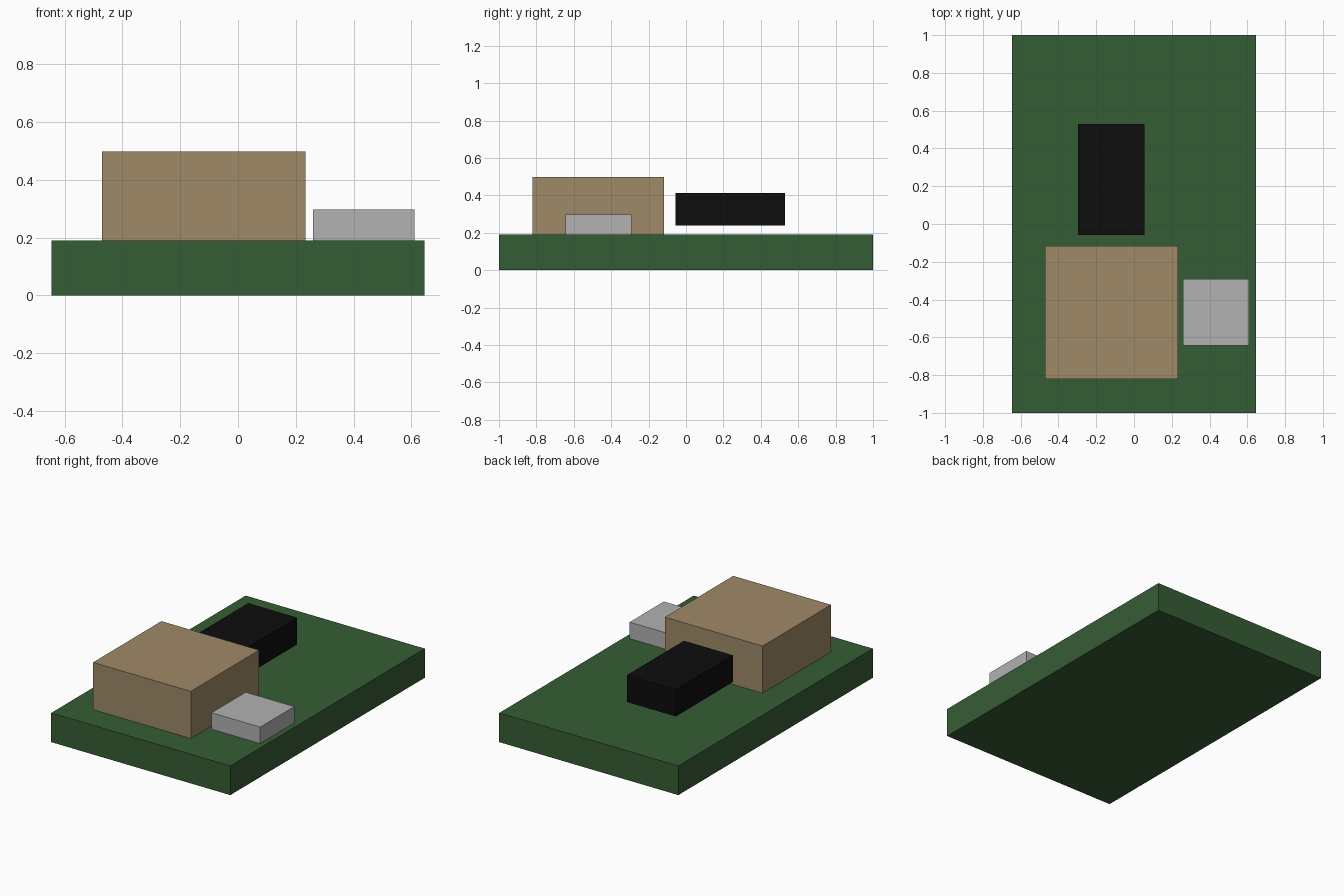
import bpy
import bmesh
from mathutils import Vector

cube = bpy.data.objects.get("Cube")
if cube:
    bpy.data.objects.remove(cube, do_unlink=True)


def make_material(name, rgb):
    mat = bpy.data.materials.new(name)
    mat.use_nodes = True
    color = (*rgb, 1.0)
    mat.diffuse_color = color
    bsdf = next(n for n in mat.node_tree.nodes if n.type == 'BSDF_PRINCIPLED')
    bsdf.inputs["Base Color"].default_value = color
    return mat


def make_box(name, low, high, mat):
    """Box between two opposite corners, with its origin at the centre."""
    low, high = Vector(low), Vector(high)
    bm = bmesh.new()
    bmesh.ops.create_cube(bm, size=1.0)
    bmesh.ops.scale(bm, vec=high - low, verts=bm.verts)
    mesh = bpy.data.meshes.new(name)
    bm.to_mesh(mesh)
    bm.free()
    mesh.materials.append(mat)
    obj = bpy.data.objects.new(name, mesh)
    obj.location = (low + high) / 2
    bpy.context.collection.objects.link(obj)
    return obj


green = make_material("dark_green", (0.036, 0.110, 0.034))
tan = make_material("tan", (0.350, 0.255, 0.137))
grey = make_material("light_grey", (0.445, 0.445, 0.445))
black = make_material("black", (0.004, 0.004, 0.004))

TOP = 0.19  # top of the base slab

# Base slab
make_box("base_slab", (-0.645, -1.0, 0.0), (0.645, 1.0, TOP), green)
# Large block near the front
make_box("large_block", (-0.47, -0.82, TOP), (0.234, -0.117, 0.497), tan)
# Low block beside it
make_box("low_block", (0.26, -0.643, TOP), (0.61, -0.292, 0.297), grey)
# Block hovering just above the slab
make_box("raised_block", (-0.297, -0.057, 0.239), (0.055, 0.529, 0.414), black)
